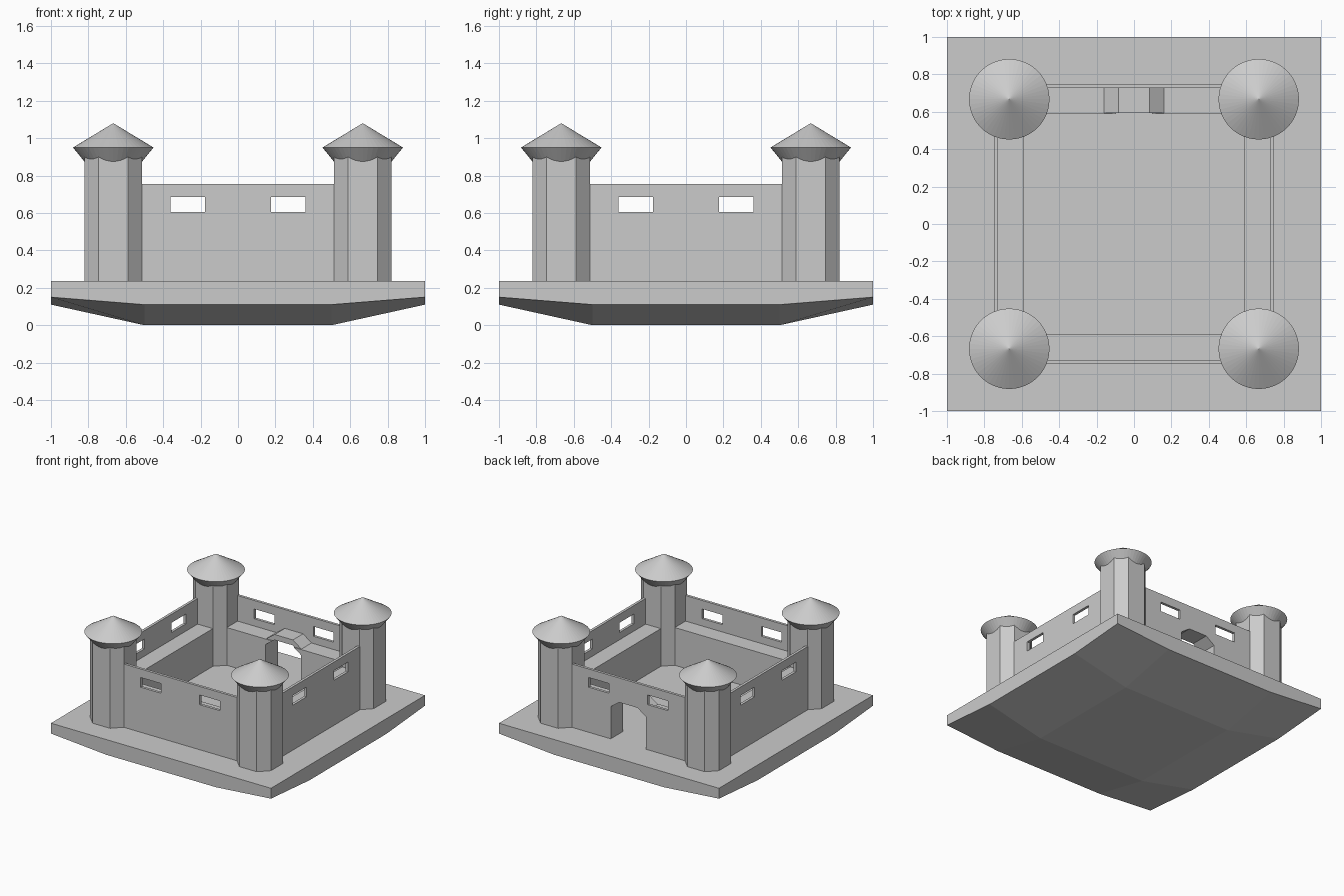
import bpy, bmesh
from math import pi
from mathutils import Matrix, Vector

if "Cube" in bpy.data.objects:
    bpy.data.objects.remove(bpy.data.objects["Cube"])

FLOOR = 0.235


def make_object(name, bm):
    bmesh.ops.recalc_face_normals(bm, faces=bm.faces)
    mesh = bpy.data.meshes.new(name)
    bm.to_mesh(mesh)
    bm.free()
    ob = bpy.data.objects.new(name, mesh)
    bpy.context.collection.objects.link(ob)
    return ob


def prism(name, pts, direction):
    """Extrude a closed 3D outline along a direction."""
    bm = bmesh.new()
    face = bm.faces.new([bm.verts.new(p) for p in pts])
    ext = bmesh.ops.extrude_face_region(bm, geom=[face])
    bmesh.ops.translate(bm, vec=Vector(direction),
                        verts=[g for g in ext["geom"] if isinstance(g, bmesh.types.BMVert)])
    if not face.is_valid or len(bm.faces) < len(pts) + 2:
        bm.faces.new(bm.verts[:len(pts)])
    return make_object(name, bm)


def box_outline(x0, x1, z0, z1, y):
    return [(x0, y, z0), (x1, y, z0), (x1, y, z1), (x0, y, z1)]


def cut(ob, cutter):
    mod = ob.modifiers.new("cut", "BOOLEAN")
    mod.operation = "DIFFERENCE"
    mod.solver = "EXACT"
    mod.object = cutter
    cutter.hide_render = True
    cutter.hide_set(True)


# base slab: flat top, faceted bulging underside
bm = bmesh.new()
steps = (-1, -0.5, 0.5, 1)


def under(x, y):
    return (0.0, 0.11, 0.15)[(abs(x) == 1) + (abs(y) == 1)]


low = [[bm.verts.new((x, y, under(x, y))) for y in steps] for x in steps]
top = [[bm.verts.new((x, y, FLOOR)) for y in steps] for x in steps]
for i in range(3):
    for g in (low, top):
        for j in range(3):
            bm.faces.new((g[i][j], g[i + 1][j], g[i + 1][j + 1], g[i][j + 1]))
    for k in (0, 3):
        bm.faces.new((low[i][k], low[i + 1][k], top[i + 1][k], top[i][k]))
        bm.faces.new((low[k][i], low[k][i + 1], top[k][i + 1], top[k][i]))
make_object("base_slab", bm)

# corner towers with flared conical roofs
A, B, C = 0.155, 0.079, 0.667
octagon = [(A, -B), (A, B), (B, A), (-B, A), (-A, B), (-A, -B), (-B, -A), (B, -A)]
for sx, xn in ((-1, "left"), (1, "right")):
    for sy, yn in ((-1, "front"), (1, "back")):
        cx, cy = sx * C, sy * C
        prism(f"tower_{yn}_{xn}", [(cx + x, cy + y, FLOOR - 0.02) for x, y in octagon],
              (0, 0, 0.71))
        bm = bmesh.new()
        for r0, r1, z0, z1 in ((0.125, 0.215, 0.838, 0.95), (0.215, 0.0, 0.95, 1.08)):
            bmesh.ops.create_cone(bm, cap_ends=(r1 > 0 and r0 < r1), segments=48,
                                  radius1=r0, radius2=r1, depth=z1 - z0,
                                  matrix=Matrix.Translation((cx, cy, (z0 + z1) / 2)))
        # drop the hidden cap between the two cones and join their rims
        caps = [f for f in bm.faces if len(f.verts) > 4 and f.calc_center_median().z > 0.9]
        bmesh.ops.delete(bm, geom=caps, context="FACES_ONLY")
        bmesh.ops.remove_doubles(bm, verts=bm.verts, dist=0.0005)
        make_object(f"roof_{yn}_{xn}", bm)

# curtain walls: thin parapet with a lower inner walkway, two windows each
OUT, PAR, INN = 0.748, 0.726, 0.587
WALK, TOP, L = 0.545, 0.755, 0.6
section = [(OUT, FLOOR - 0.02), (OUT, TOP), (PAR, TOP), (PAR, WALK), (INN, WALK), (INN, FLOOR - 0.02)]
walls = {}
for k, side in enumerate(("back", "left", "front", "right")):
    wall = prism(f"wall_{side}", [(-L, y, z) for y, z in section], (2 * L, 0, 0))
    wall.data.transform(Matrix.Rotation(k * pi / 2, 4, "Z"))
    walls[side] = wall
    for s in (-1, 1):
        x0, x1 = sorted((s * 0.176, s * 0.361))
        c = prism(f"window_cutter_{side}", box_outline(x0, x1, 0.605, 0.685, 0.65), (0, 0.2, 0))
        c.data.transform(Matrix.Rotation(k * pi / 2, 4, "Z"))
        cut(wall, c)

# gateway: chamfered arch opening through the back wall
G, H = 0.16, 0.083


def arch(y, shoulder, crown, bottom):
    return [(-G, y, bottom), (-G, y, shoulder), (-H, y, crown),
            (H, y, crown), (G, y, shoulder), (G, y, bottom)]


cut(walls["back"], prism("gate_cutter", arch(0.5, 0.5, 0.555, 0.15), (0, 0.4, 0)))

# raised walkway bridge over the gate
y = 0.594
outer = arch(y, WALK, 0.6, 0.5)[1:5]
inner = arch(y, 0.5, 0.555, 0.4)[1:5]
prism("gate_bridge", outer + inner[::-1], (0, PAR - y + 0.004, 0))
